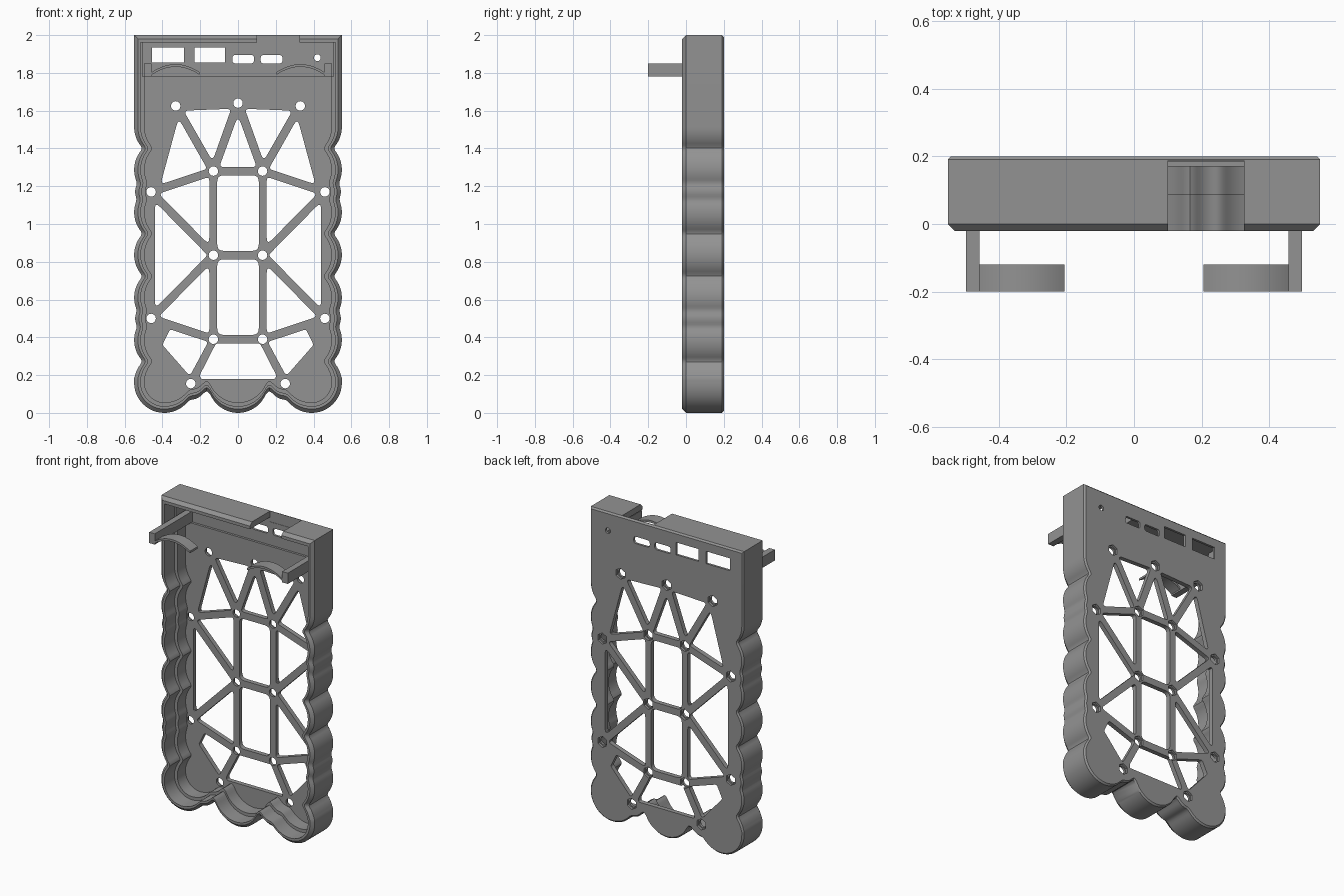
import bpy, bmesh, math
from mathutils import Vector

if "Cube" in bpy.data.objects:
    bpy.data.objects.remove(bpy.data.objects["Cube"])

grey = bpy.data.materials.new("mid_grey")
grey.diffuse_color = (0.29, 0.29, 0.29, 1)
grey.use_nodes = True
grey.node_tree.nodes["Principled BSDF"].inputs["Base Color"].default_value = grey.diffuse_color

R, CX = 0.16, 0.39                      # scallop radius and column position
PITCH = 0.2255


def make_object(name, bm):
    bmesh.ops.recalc_face_normals(bm, faces=bm.faces[:])
    me = bpy.data.meshes.new(name)
    bm.to_mesh(me)
    bm.free()
    me.materials.append(grey)
    ob = bpy.data.objects.new(name, me)
    bpy.context.collection.objects.link(ob)
    return ob


def loft(bm, rings):
    """Closed solid through (outline, y) rings with equal point counts."""
    loops = [[bm.verts.new((x, y, z)) for x, z in pts] for pts, y in rings]
    n = len(loops[0])
    for a, b in zip(loops, loops[1:]):
        for i in range(n):
            j = (i + 1) % n
            bm.faces.new((a[i], a[j], b[j], b[i]))
    bm.faces.new(loops[0])
    bm.faces.new(loops[-1])


def prisms(name, outlines, y0, y1):
    bm = bmesh.new()
    for pts in outlines:
        loft(bm, [(pts, y0), (pts, y1)])
    return make_object(name, bm)


def rect(x0, x1, z0, z1):
    return [(x0, z0), (x1, z0), (x1, z1), (x0, z1)]


def ngon(x, z, r, n, start=0.0):
    return [(x + r * math.cos(start + math.tau * i / n),
             z + r * math.sin(start + math.tau * i / n)) for i in range(n)]


def mirror(pts):
    return [(-x, z) for x, z in pts]


def rounded(pts, r):
    """Polygon with filleted corners."""
    out, n = [], len(pts)
    for i in range(n):
        p = Vector(pts[i])
        a, b = Vector(pts[i - 1]) - p, Vector(pts[(i + 1) % n]) - p
        d = min(r / math.tan(a.angle(b) / 2), 0.42 * a.length, 0.42 * b.length)
        p0, p1 = p + a.normalized() * d, p + b.normalized() * d
        for k in range(6):
            t = k / 5
            q = p0 * (1 - t) ** 2 + p * 2 * t * (1 - t) + p1 * t * t
            out.append((q.x, q.y))
    return out


def bump(d, r):
    return math.sqrt(max(r * r - d * d, 0))


def side_x(z):
    cols = [CX + bump(z - (0.16 + PITCH * i), R) for i in range(7)]
    return max(cols + [0.46 + bump(z - b, 0.085) for b in (0.5, 1.17)])


def bottom_z(x):
    zs = [0.16 - bump(x - c, R) for c in (0, CX)]
    return min(zs + [0.155 - bump(x - 0.25, 0.085), 0.115])


def soft(f, v, w=0.012):
    return (f(v - w) + f(v - w / 2) + f(v) + f(v + w / 2) + f(v + w)) / 5


def outline(t, top):
    """Scalloped case outline, inset by t."""
    half = [(0.55 - t, top)]
    z_hi = 0.16 + PITCH * 6
    for i in range(110):
        z = z_hi + (0.16 - z_hi) * i / 110
        half.append(((soft(side_x, z) if 0 < i < 108 else 0.55) - t, z))
    for i in range(13):
        a = -math.pi / 2 * i / 12
        half.append((CX + (R - t) * math.cos(a), 0.16 + (R - t) * math.sin(a)))
    for i in range(1, 41):
        x = CX * (1 - i / 40)
        half.append((x, (soft(bottom_z, x) if 1 < i < 39 else bottom_z(x)) + t))
    return half + mirror(half[-2::-1])


def cut(ob, cutter):
    m = ob.modifiers.new("cut", 'BOOLEAN')
    m.operation, m.solver, m.object = 'DIFFERENCE', 'EXACT', cutter
    bpy.context.view_layer.objects.active = ob
    bpy.ops.object.modifier_apply(modifier=m.name)
    bpy.data.objects.remove(cutter)


# Case shell with chamfered front and back edges
bm = bmesh.new()
loft(bm, [(outline(0.02, 1.98), -0.02), (outline(0, 2.0), 0.0),
          (outline(0, 2.0), 0.19), (outline(0.01, 1.99), 0.2)])
case = make_object("case_shell", bm)

# Stepped cavity: thin rim, inner ledge, deeper board pocket at the top
cut(case, prisms("rim_cut", [outline(0.035, 1.96)], -0.1, 0.085))
cut(case, prisms("ledge_cut", [outline(0.055, 1.945)], -0.1, 0.17))
cut(case, prisms("pocket_cut", [rect(-0.505, 0.505, 1.78, 1.96)], -0.1, 0.185))
cut(case, prisms("top_notch_cut", [rect(0.1, 0.325, 1.93, 2.1)], -0.1, 0.187))

# Truss openings in the back plate
right_openings = [
    [(0.036, 1.61), (0.288, 1.60), (0.135, 1.332)],
    [(0.163, 1.292), (0.315, 1.56), (0.41, 1.21)],
    [(0.152, 1.25), (0.42, 1.16), (0.152, 0.889)],
    [(0.44, 1.118), (0.44, 0.552), (0.161, 0.835)],
    [(0.152, 0.781), (0.42, 0.51), (0.152, 0.42)],
    [(0.158, 0.376), (0.36, 0.443), (0.40, 0.36), (0.255, 0.195)],
]
openings = [rounded(p, 0.016) for p in right_openings]
openings += [mirror(p) for p in openings]
openings.append(rounded([(0, 1.575), (0.099, 1.302), (-0.099, 1.302)], 0.016))
openings += [rounded(rect(-0.11, 0.11, z, z + 0.4), 0.035) for z in (0.413, 0.858)]
openings.append(rounded([(0.117, 0.367), (0.2, 0.205), (0.2, 0.18),
                         (-0.2, 0.18), (-0.2, 0.205), (-0.117, 0.367)], 0.015))

# Port openings along the top
openings += [rect(-0.455, -0.285, 1.855, 1.935), rect(-0.23, -0.07, 1.855, 1.935)]
openings += [rounded(rect(x, x + 0.115, 1.85, 1.895), 0.018) for x in (-0.03, 0.12)]
openings.append(ngon(0.42, 1.88, 0.018, 20))
cut(case, prisms("opening_cut", openings, 0.12, 0.3))

# Screw holes with hexagonal nut recesses on the back
right_holes = [(0.33, 1.625), (0.13, 1.28), (0.46, 1.17), (0.13, 0.835),
               (0.46, 0.5), (0.13, 0.39), (0.25, 0.155)]
holes = right_holes + mirror(right_holes) + [(0, 1.64)]
cut(case, prisms("screw_cut", [ngon(x, z, 0.025, 24) for x, z in holes], 0.12, 0.3))
cut(case, prisms("nut_cut", [ngon(x, z, 0.036, 6, math.pi / 6) for x, z in holes],
                 0.185, 0.3))

# Clip posts and their curved spring arms
parts = [case]
arm = []
for off in (0.0, 0.014):
    row = []
    for i in range(17):
        x = 0.205 + 0.265 * i / 16
        row.append((x, 1.832 + off - 0.048 * ((x - 0.33) / 0.135) ** 2))
    arm += row if off == 0 else row[::-1]
post = rect(0.457, 0.497, 1.78, 1.85)
for side, flip in (("right", False), ("left", True)):
    p, a = (mirror(post), mirror(arm)) if flip else (post, arm)
    parts.append(prisms(side + "_clip_post", [p], -0.2, 0.187))
    parts.append(prisms(side + "_clip_arm", [a], -0.2, -0.12))

# Smooth the curved walls, keep the edges sharp
for ob in parts:
    bpy.ops.object.select_all(action='DESELECT')
    ob.select_set(True)
    bpy.context.view_layer.objects.active = ob
    bpy.ops.object.shade_smooth_by_angle(angle=math.radians(30))
